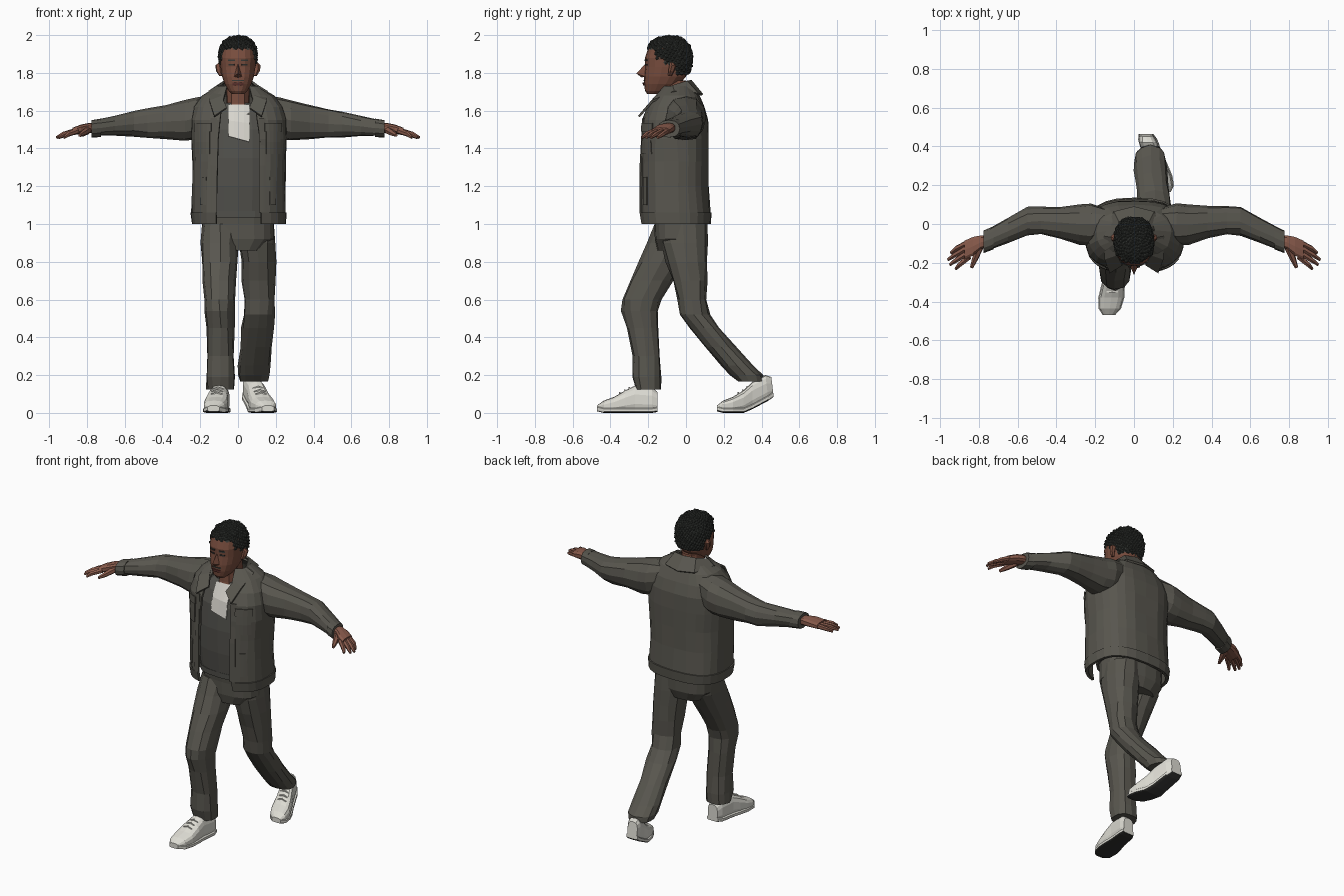
import bpy, bmesh, math, random
from mathutils import Vector

if "Cube" in bpy.data.objects:
    bpy.data.objects.remove(bpy.data.objects["Cube"])
random.seed(4)


def mat(name, r, g, b):
    m = bpy.data.materials.new(name)
    m.diffuse_color = (r, g, b, 1)
    m.use_nodes = True
    m.node_tree.nodes["Principled BSDF"].inputs["Base Color"].default_value = m.diffuse_color
    return m


CLOTH = mat("charcoal cloth", .098, .093, .077)
SHIRT = mat("grey shirt", .085, .083, .073)
WHITE = mat("shirt white", .68, .66, .61)
SHOE = mat("shoe white", .72, .71, .65)
SOLE = mat("dark sole", .03, .03, .028)
SKIN = mat("skin", .19, .075, .048)
HAND = mat("hand skin", .25, .105, .072)
HAIR = mat("hair", .04, .044, .039)
LIP = mat("lips", .1, .03, .025)


def make(name, verts, faces, *mats, closed=True, thick=0):
    me = bpy.data.meshes.new(name)
    me.from_pydata(verts, [], faces)
    for m in mats:
        me.materials.append(m)
    if closed:
        bm = bmesh.new()
        bm.from_mesh(me)
        bmesh.ops.recalc_face_normals(bm, faces=bm.faces)
        bm.to_mesh(me)
        bm.free()
    ob = bpy.data.objects.new(name, me)
    bpy.context.collection.objects.link(ob)
    if thick:
        mod = ob.modifiers.new("thickness", "SOLIDIFY")
        mod.thickness, mod.offset = thick, -1
    return ob


def spow(v, e):
    return math.copysign(abs(v) ** e, v)


def loft(name, secs, m, axis="z", n=14, e=.85, jit=0, gaps=None, thick=0, warp=None):
    """Skin over sections (pos, u0, u1, v0, v1); gaps leave the front open."""
    verts, faces = [], []
    for k, (p, u0, u1, v0, v1) in enumerate(secs):
        a, b = (u1 - u0) / 2, (v1 - v0) / 2
        t0 = math.asin((gaps[k] / a) ** (1 / e)) if gaps else 0
        for i in range(n):
            t = t0 + (2 * math.pi - 2 * t0) * i / (n - 1 if gaps else n)
            u = (u0 + u1) / 2 + a * spow(math.sin(t), e) + random.uniform(-jit, jit)
            v = (v0 + v1) / 2 - b * spow(math.cos(t), e) + random.uniform(-jit, jit)
            co = {"z": (u, v, p), "x": (p, u, v), "y": (u, p, v)}[axis]
            verts.append(warp(*co) if warp else co)
    for k in range(len(secs) - 1):
        for i in range(n - 1 if gaps else n):
            j = (i + 1) % n
            faces.append((k * n + i, k * n + j, k * n + n + j, k * n + n + i))
    if not gaps:
        faces += [tuple(range(n)), tuple(range(len(verts) - n, len(verts)))]
    return make(name, verts, faces, m, closed=not gaps, thick=thick)


def patch(name, secs, e, m, x0, x1, z0, z1, off=.006, slant=0):
    """Thin plate that follows the front of a lofted shape."""
    verts, faces, nx, nz = [], [], 5, 3
    for k in range(nz):
        for i in range(nx):
            f = i / (nx - 1)
            x = x0 + (x1 - x0) * f
            z = z0 + slant * (f - .5) + (z1 - z0 - slant * (f - .5)) * k / (nz - 1)
            lo, hi = [(a, b) for a, b in zip(secs, secs[1:]) if a[0] <= z + 1e-6][-1]
            w = min(1, max(0, (z - lo[0]) / (hi[0] - lo[0])))
            u0, u1, v0, v1 = [p + (q - p) * w for p, q in zip(lo[1:], hi[1:])]
            r = min(1, abs(x - (u0 + u1) / 2) * 2 / (u1 - u0))
            y = (v0 + v1) / 2 - (v1 - v0) / 2 * (1 - r ** (2 / e)) ** (e / 2)
            verts.append((x, y - off, z))
    for k in range(nz - 1):
        for i in range(nx - 1):
            a = k * nx + i
            faces.append((a, a + 1, a + nx + 1, a + nx))
    return make(name, verts, faces, m, closed=False, thick=.007)


def tube(name, pts, radii, m, n=6):
    verts, faces = [], []
    pts = [Vector(p) for p in pts]
    d = (pts[-1] - pts[0]).normalized()
    a = d.orthogonal().normalized()
    b = d.cross(a)
    for p, r in zip(pts, radii):
        verts += [p + r * (a * math.cos(t) + b * math.sin(t))
                  for t in [2 * math.pi * i / n for i in range(n)]]
    for k in range(len(pts) - 1):
        faces += [(k * n + i, k * n + (i + 1) % n, k * n + n + (i + 1) % n, k * n + n + i) for i in range(n)]
    faces += [tuple(range(n)), tuple(range(len(verts) - n, len(verts)))]
    return make(name, verts, faces, m)


# Jacket shell, open at the front
jk = [(1.0, -.238, .248, -.24, .125), (1.06, -.246, .252, -.25, .13), (1.2, -.243, .25, -.25, .12),
      (1.33, -.243, .252, -.248, .12), (1.45, -.25, .26, -.246, .122), (1.55, -.25, .258, -.238, .117),
      (1.62, -.235, .24, -.208, .097), (1.68, -.19, .19, -.165, .07), (1.73, -.105, .105, -.125, .03)]
JG = [.12, .12, .118, .115, .11, .1, .09, .075, .06]
loft("jacket", jk, CLOTH, n=23, e=.75, jit=.003, gaps=JG, thick=.012)
hem = [(z, a - .006, b + .006, c - .006, d + .006) for z, a, b, c, d in jk[:2]]
loft("jacket_hem", hem, CLOTH, n=23, e=.75, gaps=JG[:2], thick=.012)
for s, side in ((1, "left"), (-1, "right")):
    def span(a, b):
        return sorted((s * a, s * b))
    patch(side + "_placket", jk, .75, CLOTH, *span(.112, .145), 1.06, 1.56, .005)
    patch(side + "_chest_pocket", jk, .75, CLOTH, *span(.15, .225), 1.37, 1.5, .005)
    patch(side + "_pocket_flap", jk, .75, CLOTH, *span(.143, .232), 1.49, 1.535, .011)
    patch(side + "_side_pocket", jk, .75, CLOTH, *span(.17, .2), 1.1, 1.25, .006)

# Folded collar
top = [(0, .02, 1.755), (.07, 0, 1.75), (.1, -.07, 1.725), (.085, -.155, 1.67), (.06, -.205, 1.61)]
low = [(0, .082, 1.68), (.1, .058, 1.685), (.15, -.06, 1.695), (.15, -.175, 1.645), (.125, -.245, 1.565)]
rows = [[(-x, y, z) for x, y, z in r[:0:-1]] + r for r in (low, top)]
make("collar", rows[0] + rows[1], [(i, i + 1, i + 10, i + 9) for i in range(8)], CLOTH, closed=False, thick=.012)

# Shirt with its pale upper front
sh = [(1.06, -.2, .2, -.19, .1), (1.2, -.21, .21, -.205, .1), (1.35, -.21, .21, -.21, .1),
      (1.5, -.21, .21, -.2, .095), (1.58, -.18, .18, -.175, .08), (1.64, -.1, .1, -.14, .05)]
loft("shirt", sh, SHIRT, n=20)
patch("shirt_panel", sh, .85, WHITE, -.05, .06, 1.45, 1.632, .008, slant=-.03)

# Sleeves, cuffs and hands
arm = [(.14, -.06, .08, 1.48, 1.68), (.22, -.11, .105, 1.45, 1.667), (.28, -.105, .1, 1.44, 1.655),
       (.38, -.075, .09, 1.45, 1.63), (.48, -.055, .09, 1.455, 1.61), (.55, -.06, .087, 1.46, 1.598),
       (.65, -.098, .03, 1.465, 1.573), (.77, -.142, -.035, 1.465, 1.545)]
palm = [(.74, -.12, -.06, 1.48, 1.53), (.79, -.13, -.058, 1.483, 1.535), (.83, -.165, -.065, 1.478, 1.527),
        (.875, -.185, -.085, 1.47, 1.51)]
cuff = [(.725, -.131, -.012, 1.46, 1.558), (.775, -.15, -.033, 1.458, 1.55)]
fingers = [((.865, -.1), (.915, -.125), (.945, -.15)), ((.865, -.125), (.925, -.16), (.96, -.185)),
           ((.86, -.15), (.915, -.185), (.95, -.21)), ((.85, -.17), (.9, -.21), (.92, -.232))]
for s, side in ((1, "left"), (-1, "right")):
    def flip(secs):
        return [(s * q[0], *q[1:]) for q in secs]
    loft(side + "_sleeve", flip(arm), CLOTH, "x", 12, jit=.004)
    loft(side + "_cuff", flip(cuff), CLOTH, "x", 12)
    loft(side + "_palm", flip(palm), HAND, "x", 10, e=.7)
    for i, f in enumerate(fingers):
        pts = [(s * x, y, z) for (x, y), z in zip(f, (1.492, 1.475, 1.458))]
        tube(f"{side}_finger_{i + 1}", pts, (.015, .0135, .008), HAND)
    tube(side + "_thumb", [(s * .795, -.12, 1.495), (s * .82, -.18, 1.48), (s * .838, -.225, 1.47)],
         (.02, .016, .009), HAND)

# Trousers
loft("trouser_waist", [(.86, -.13, .13, -.15, .08), (.92, -.185, .19, -.165, .105), (1.0, -.19, .19, -.168, .108),
                       (1.09, -.195, .195, -.18, .1)], CLOTH, n=18, e=.75)
loft("belt", [(1.035, -.2, .2, -.19, .107), (1.07, -.2, .2, -.192, .107)], SHIRT, n=18, e=.75)
front_leg = [(1.0, -.19, .01, -.165, .08), (.9, -.195, 0, -.205, .06), (.8, -.19, -.005, -.25, 0),
             (.7, -.185, -.01, -.295, -.07), (.6, -.18, -.015, -.338, -.13), (.54, -.175, -.02, -.34, -.148),
             (.45, -.17, -.02, -.31, -.142), (.3, -.165, -.02, -.28, -.138), (.19, -.168, -.015, -.283, -.13),
             (.125, -.168, -.018, -.265, -.135)]
back_leg = [(1.0, -.01, .19, -.14, .11), (.9, 0, .198, -.135, .115), (.8, .015, .2, -.105, .115),
            (.7, .02, .2, -.07, .11), (.6, .03, .198, -.045, .105), (.52, .03, .193, -.035, .125),
            (.45, .02, .19, .02, .175), (.35, .01, .18, .1, .265), (.25, 0, .17, .19, .355),
            (.2, 0, .165, .235, .405), (.165, .01, .155, .275, .405)]
loft("front_leg", front_leg, CLOTH, n=12, jit=.005)
loft("back_leg", back_leg, CLOTH, n=12, jit=.005)

# Shoes, heel at the origin and toe toward -y; the back heel is lifted
shoe = [(0, -.035, .035, .005, .11), (-.03, -.046, .046, 0, .135), (-.12, -.05, .05, 0, .145), (-.17, -.058, .058, 0, .12),
        (-.23, -.064, .064, 0, .085), (-.285, -.055, .055, 0, .065), (-.32, -.028, .028, .008, .04)]
rim = [(p, a - .004, b + .004, c, c + .028) for p, a, b, c, d in shoe]
walk = {"front": lambda x, y, z: (x - .085 + .14 * y, y - .15, z),
        "back": lambda x, y, z: (x + .062 - .3 * y, .465 + y * .94 - .12 * z * (y > -.1),
                                 z + max(0, y + .16) * .5)}
for side, w in walk.items():
    loft(side + "_shoe", shoe, SHOE, "y", 14, e=.7, warp=w)
    ob = loft(side + "_sole", rim, SHOE, "y", 14, e=.4, warp=w)
    ob.data.materials.append(SOLE)
    for p in ob.data.polygons:
        p.material_index = int(p.normal.z < -.6)
    for i in range(3):
        y, z = -.15 - .025 * i, .132 - .013 * i
        tube(f"{side}_lace_{i + 1}", [w(-.03, y, z - .008), w(0, y, z + .002), w(.03, y, z - .008)],
             (.005, .005, .005), SHOE, 4)

# Neck, head and face
loft("neck", [(1.56, -.08, .08, -.165, .04), (1.64, -.062, .062, -.15, .015), (1.76, -.06, .06, -.145, .0)], SKIN, n=12)
hd = [(1.688, -.032, .032, -.205, -.13), (1.705, -.05, .05, -.217, -.08), (1.74, -.071, .071, -.222, -.035),
      (1.78, -.085, .085, -.222, 0), (1.83, -.093, .093, -.215, .012), (1.88, -.096, .096, -.217, .018),
      (1.93, -.09, .09, -.2, .01), (1.965, -.06, .06, -.16, -.03)]
loft("head", hd, SKIN, n=18)
make("nose", [(0, -.213, 1.85), (0, -.263, 1.797), (0, -.235, 1.776), (-.023, -.212, 1.78), (.023, -.212, 1.78),
              (-.01, -.208, 1.845), (.01, -.208, 1.845)],
     [(0, 5, 3, 1), (0, 1, 4, 6), (1, 3, 2), (1, 2, 4), (2, 3, 4), (0, 6, 5), (5, 6, 4, 3)], SKIN)
patch("mouth", hd, .85, LIP, -.03, .03, 1.733, 1.748, .007)
patch("moustache", hd, .85, HAIR, -.032, .032, 1.757, 1.763, .004)
for s, side in ((1, "left"), (-1, "right")):
    a, b = sorted((s * .02, s * .05))
    patch(side + "_eye", hd, .85, SOLE, a, b, 1.838, 1.846, .003)
    patch(side + "_brow", hd, .85, HAIR, a - .003, b + .003, 1.862, 1.87, .005)
    tube(side + "_ear", [(s * .09, -.085, 1.785), (s * .1, -.078, 1.81), (s * .102, -.07, 1.84), (s * .094, -.075, 1.855)],
         (.01, .016, .019, .01), SKIN)


# Curly hair: a cap covered in small curls
def scalp(d, r):
    k = sum(abs(c) ** 2.5 for c in d) ** (-1 / 2.5) * r
    return Vector((d[0] * k * .096, d[1] * k * .117 - .09, d[2] * k * .118 + 1.872))


def hairline(y):
    return 1.925 if y < -.165 else 1.87 if y < -.11 else 1.845 if y < -.055 else 1.79


bm = bmesh.new()
bmesh.ops.create_icosphere(bm, subdivisions=4, radius=1)
for v in bm.verts:
    v.co = scalp(v.co, 1)
bmesh.ops.delete(bm, geom=[f for f in bm.faces if f.calc_center_median().z < hairline(f.calc_center_median().y)],
                 context="FACES")
N = 620
for i in range(N):
    z = 1 - 2 * (i + .5) / N
    r, t = math.sqrt(1 - z * z), i * 2.39996
    p = scalp((r * math.cos(t), r * math.sin(t), z), random.uniform(.96, 1.03))
    if p.z > hairline(p.y) + .004:
        new = bmesh.ops.create_icosphere(bm, subdivisions=1, radius=random.uniform(.009, .0125))["verts"]
        bmesh.ops.translate(bm, verts=new, vec=p)
me = bpy.data.meshes.new("hair")
bm.to_mesh(me)
bm.free()
me.materials.append(HAIR)
bpy.context.collection.objects.link(bpy.data.objects.new("hair", me))
